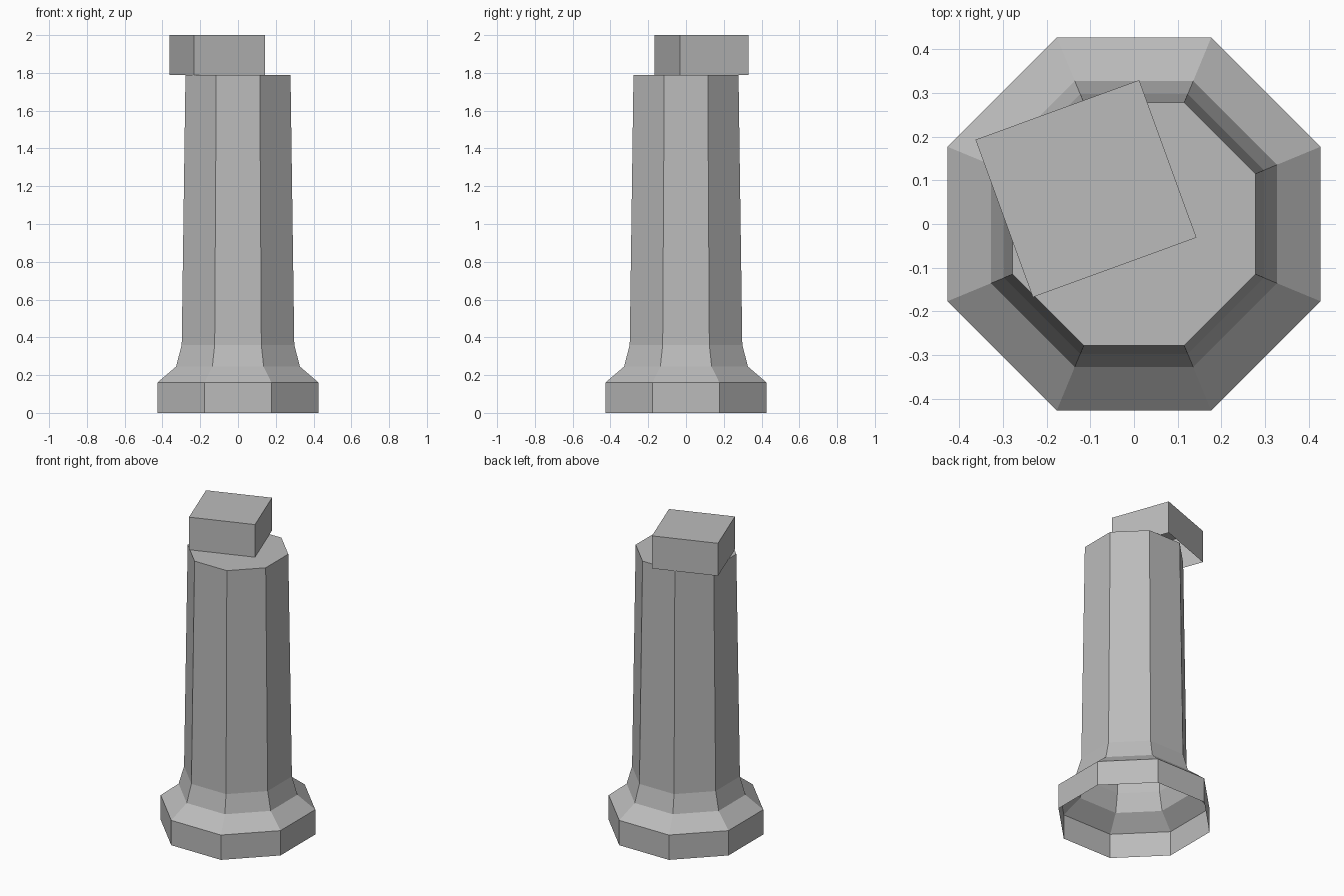
import bpy, bmesh, math
from mathutils import Matrix

if "Cube" in bpy.data.objects:
    bpy.data.objects.remove(bpy.data.objects["Cube"])

stone = bpy.data.materials.new("grey stone")
stone.diffuse_color = (0.5, 0.5, 0.5, 1)
stone.use_nodes = True
stone.node_tree.nodes["Principled BSDF"].inputs["Base Color"].default_value = stone.diffuse_color


def lathe_shell(name, sides, rings):
    """Loft polygon rings (half width x, half width y, z); closed top, open bottom."""
    bm = bmesh.new()
    loops = []
    for hx, hy, z in rings:
        loop = []
        for i in range(sides):
            a = 2 * math.pi * (i + 0.5) / sides
            k = 1 / math.cos(math.pi / sides)
            loop.append(bm.verts.new((hx * k * math.cos(a), hy * k * math.sin(a), z)))
        loops.append(loop)
    for lo, hi in zip(loops, loops[1:]):
        for i in range(sides):
            j = (i + 1) % sides
            bm.faces.new((lo[i], lo[j], hi[j], hi[i]))
    bm.faces.new(loops[-1])
    mesh = bpy.data.meshes.new(name)
    bm.to_mesh(mesh)
    bm.free()
    mesh.materials.append(stone)
    obj = bpy.data.objects.new(name, mesh)
    bpy.context.collection.objects.link(obj)
    return obj


# Octagonal column: plinth, sloped shoulder, flare, tapered shaft
profile = [(0.427, 0), (0.427, 0.16), (0.328, 0.245), (0.298, 0.36), (0.278, 1.79)]
lathe_shell("column", 8, [(r, r, z) for r, z in profile])

# Displaced, twisted cap block, open underneath
cap = lathe_shell("cap_block", 4, [(0.1995, 0.192, 1.79), (0.1995, 0.192, 2.0)])
cap.data.transform(Matrix.Translation((-0.11, 0.081, 0)) @ Matrix.Rotation(math.radians(20), 4, 'Z'))
